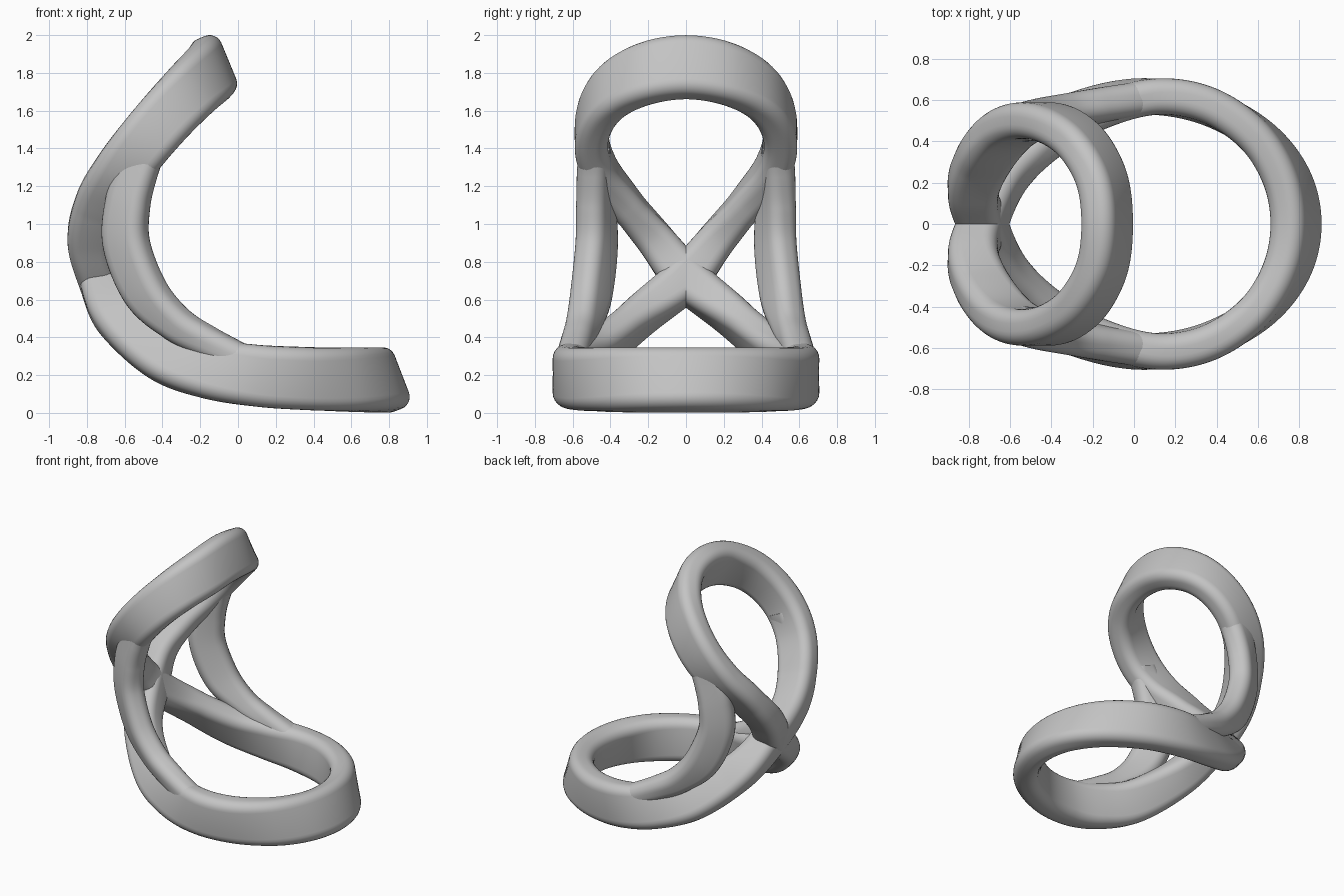
import bpy, bmesh, math
from mathutils import Vector

if "Cube" in bpy.data.objects:
    bpy.data.objects.remove(bpy.data.objects["Cube"])

grey = bpy.data.materials.new("warm_grey")
grey.use_nodes = True
colour = (0.55, 0.55, 0.55, 1)
grey.diffuse_color = colour
grey.node_tree.nodes["Principled BSDF"].inputs["Base Color"].default_value = colour

ROUND, CORNER_STEPS = 0.068, 6


def smooth_path(points, closed, steps):
    """Catmull-Rom samples; each point is x, y, z, half height."""
    pts = [Vector(p) for p in points]
    count = len(pts)

    def pick(i):
        return pts[i % count] if closed else pts[max(0, min(count - 1, i))]

    samples = []
    for i in range(count if closed else count - 1):
        a, b, c, d = (pick(i + k) for k in (-1, 0, 1, 2))
        for s in range(steps):
            t = s / steps
            samples.append((b * 2 + (c - a) * t + (a * 2 - b * 5 + c * 4 - d) * t**2
                            + (b * 3 - a - c * 3 + d) * t**3) / 2)
    if not closed:
        samples.append(pts[-1])
    return samples


def rounded_section(thick, half_height):
    """Rounded rectangle as (thickness, height) offsets."""
    out = []
    for corner, (sx, sy) in enumerate(((1, 1), (-1, 1), (-1, -1), (1, -1))):
        for k in range(CORNER_STEPS + 1):
            angle = (corner + k / CORNER_STEPS) * math.pi / 2
            out.append((sx * (thick - ROUND) + ROUND * math.cos(angle),
                        sy * (half_height - ROUND) + ROUND * math.sin(angle)))
    return out


def sweep(name, points, thick, closed=False, steps=14, lean=0.0):
    """Sweep the rounded section, its height aimed at the inside of the frame."""
    path = smooth_path(points, closed, steps)
    bm = bmesh.new()
    rings = []
    n = len(path)
    for i, p in enumerate(path):
        before = path[(i - 1) % n] if closed else path[max(i - 1, 0)]
        after = path[(i + 1) % n] if closed else path[min(i + 1, n - 1)]
        tangent = (after - before).to_3d().normalized()
        centre = p.to_3d()
        # The lean fades out towards both ends
        height = Vector((0.51 - 0.115 * p.z - p.x, lean * math.sin(math.pi * i / n),
                         0.955 - 1.09 * p.z))
        height = (height - tangent * height.dot(tangent)).normalized()
        side = tangent.cross(height)
        # The section swells around the crossing
        swell = max(0, 1 - (centre - Vector((-0.735, 0, 0.715))).length / 0.45)
        rings.append([bm.verts.new(centre + side * u + height * v)
                      for u, v in rounded_section(thick + 0.03 * swell, p.w)])
    size = len(rings[0])
    for i in range(n if closed else n - 1):
        a, b = rings[i], rings[(i + 1) % n]
        for j in range(size):
            k = (j + 1) % size
            bm.faces.new((a[j], a[k], b[k], b[j]))
    if not closed:
        bm.faces.new(rings[0])
        bm.faces.new(rings[-1])
    bmesh.ops.recalc_face_normals(bm, faces=bm.faces)
    mesh = bpy.data.meshes.new(name)
    bm.to_mesh(mesh)
    bm.free()
    mesh.materials.append(grey)
    obj = bpy.data.objects.new(name, mesh)
    bpy.context.collection.objects.link(obj)
    bpy.ops.object.select_all(action="DESELECT")
    obj.select_set(True)
    bpy.context.view_layer.objects.active = obj
    bpy.ops.object.shade_smooth_by_angle(angle=math.radians(40))


def flip(points):
    return [(x, -y, z, h) for x, y, z, h in points]


# Figure-eight band: back loop, crossing, seat loop
top_tip = [(-0.13, 0, 1.83, 0.17)]
back_side = [(-0.155, 0.21, 1.797, 0.167), (-0.245, 0.38, 1.71, 0.16),
             (-0.365, 0.475, 1.585, 0.155), (-0.495, 0.5, 1.435, 0.152),
             (-0.615, 0.45, 1.28, 0.148), (-0.72, 0.325, 1.115, 0.14),
             (-0.78, 0.165, 0.92, 0.122)]
crossing = [(-0.735, 0, 0.715, 0.11)]
seat_side = [(-0.635, 0.24, 0.515, 0.13), (-0.4, 0.455, 0.32, 0.15),
             (-0.16, 0.57, 0.235, 0.157), (0.1, 0.617, 0.197, 0.163),
             (0.36, 0.57, 0.182, 0.166), (0.595, 0.425, 0.176, 0.169),
             (0.738, 0.225, 0.175, 0.171)]
seat_tip = [(0.785, 0, 0.175, 0.172)]
loop = (top_tip + back_side + crossing + flip(seat_side) + seat_tip
        + seat_side[::-1] + crossing + flip(back_side)[::-1])
sweep("figure_eight_band", loop, 0.088, closed=True)

# Curved braces joining the two loops on each side
brace = [(-0.475, 0.487, 1.41, 0.1), (-0.535, 0.484, 1.28, 0.11), (-0.585, 0.477, 1.1, 0.12),
         (-0.59, 0.473, 0.89, 0.127), (-0.49, 0.5, 0.64, 0.122),
         (-0.33, 0.54, 0.475, 0.095), (-0.16, 0.575, 0.375, 0.083),
         (0.05, 0.61, 0.27, 0.08)]
sweep("left_brace", brace, 0.083, lean=0.65)
sweep("right_brace", flip(brace), 0.083, lean=-0.65)
